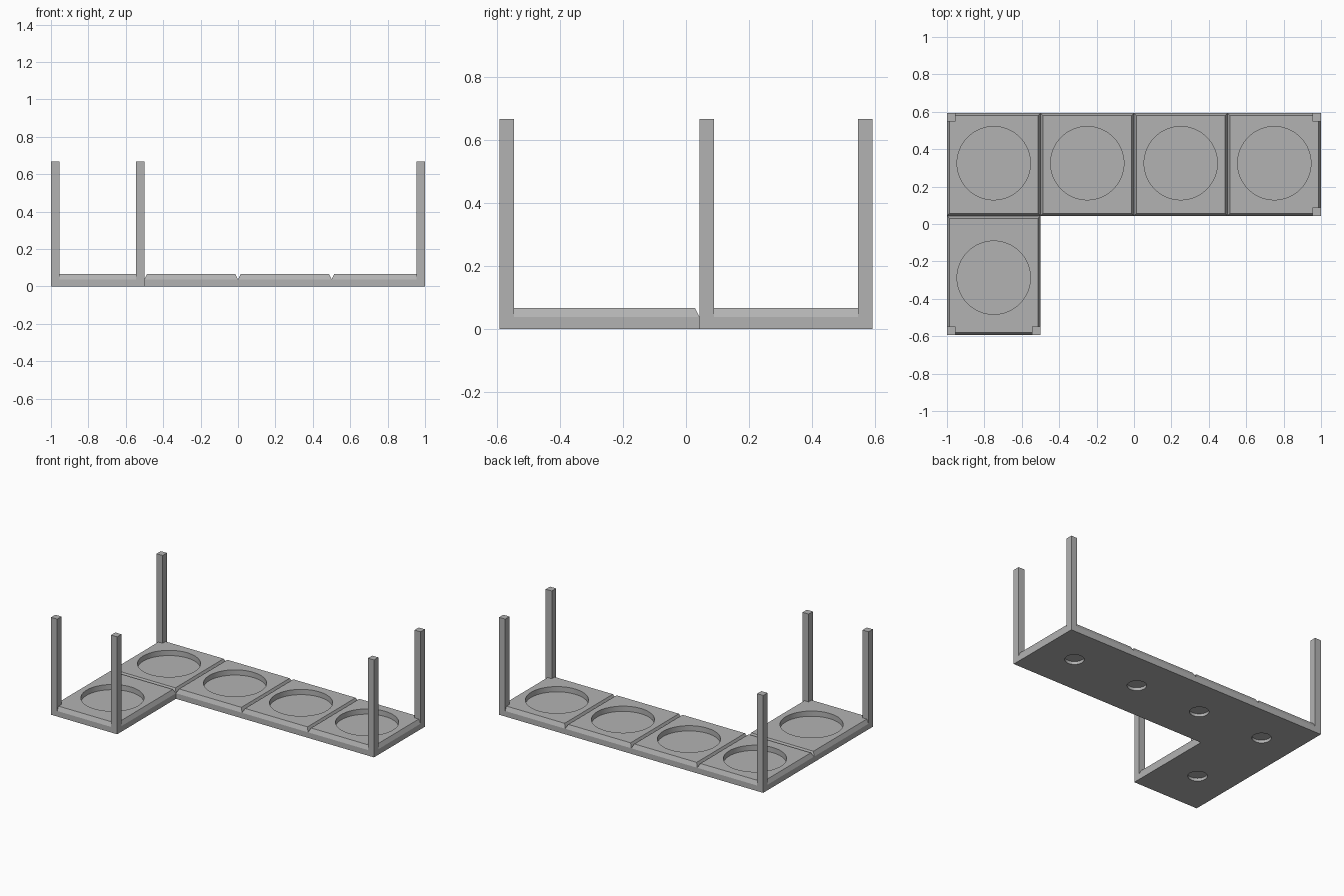
import bpy
import bmesh
from mathutils import Matrix, Vector

cube = bpy.data.objects.get("Cube")
if cube:
    bpy.data.objects.remove(cube, do_unlink=True)

grey = bpy.data.materials.new("plain grey")
grey.use_nodes = True
GREY = (0.45, 0.45, 0.45, 1)
grey.diffuse_color = GREY
grey.node_tree.nodes["Principled BSDF"].inputs["Base Color"].default_value = GREY

HALF_Y, JOIN_Y = 0.593, 0.043
THICK, RIM_Z, RIM_IN = 0.066, 0.038, 0.014
POST, POST_TOP = 0.046, 0.667


def make_object(name, bm):
    bmesh.ops.recalc_face_normals(bm, faces=bm.faces)
    mesh = bpy.data.meshes.new(name)
    bm.to_mesh(mesh)
    bm.free()
    mesh.materials.append(grey)
    obj = bpy.data.objects.new(name, mesh)
    bpy.context.collection.objects.link(obj)
    return obj


def add_box(bm, low, high):
    low, high = Vector(low), Vector(high)
    size = Matrix.Diagonal((*(high - low), 1))
    return bmesh.ops.create_cube(bm, size=1, matrix=Matrix.Translation((low + high) / 2) @ size)["verts"]


def add_cylinder(bm, x, y, radius, z0, z1):
    bmesh.ops.create_cone(bm, cap_ends=True, segments=64, radius1=radius, radius2=radius,
                          depth=z1 - z0, matrix=Matrix.Translation((x, y, (z0 + z1) / 2)))


def make_tile(name, x0, y0, x1, y1, hole_y):
    # Slab with a sloping rim around the top
    bm = bmesh.new()
    add_box(bm, (x0, y0, 0), (x1, y1, RIM_Z))
    top = max(bm.faces, key=lambda f: f.calc_center_median().z)
    lid = bmesh.ops.extrude_discrete_faces(bm, faces=[top])["faces"][0]
    low_verts = [v for v in bm.verts if v not in lid.verts and v.co.z > RIM_Z / 2]
    cx, cy = (x0 + x1) / 2, (y0 + y1) / 2
    for v in lid.verts:
        v.co.x += RIM_IN if v.co.x < cx else -RIM_IN
        v.co.y += RIM_IN if v.co.y < cy else -RIM_IN
        v.co.z = THICK
    bmesh.ops.remove_doubles(bm, verts=low_verts, dist=0.0001)
    tile = make_object(name, bm)

    # Wide round recess above, small blind hole below
    bm = bmesh.new()
    add_cylinder(bm, cx, hole_y, 0.196, 0.03, 0.1)
    add_cylinder(bm, cx, hole_y, 0.06, -0.1, 0.02)
    cutter = make_object(name + "_cutter", bm)
    cutter.hide_render = True
    cutter.hide_set(True)
    cut = tile.modifiers.new("recesses", 'BOOLEAN')
    cut.operation = 'DIFFERENCE'
    cut.solver = 'EXACT'
    cut.object = cutter

    # Bake the cut and drop the cutter
    graph = bpy.context.evaluated_depsgraph_get()
    mesh = bpy.data.meshes.new_from_object(tile.evaluated_get(graph))
    tile.modifiers.clear()
    tile.data = mesh
    bpy.data.objects.remove(cutter, do_unlink=True)
    bpy.ops.object.select_all(action='DESELECT')
    tile.select_set(True)
    bpy.context.view_layer.objects.active = tile
    bpy.ops.object.shade_smooth_by_angle(angle=0.4)


# Long row of four tiles and one tile in front of its right end
for i in range(4):
    x = -1 + i * 0.5
    make_tile(f"row_tile_{i + 1}", x, JOIN_Y, x + 0.5, HALF_Y, 0.325)
make_tile("front_tile", -1, -HALF_Y, -0.5, JOIN_Y, -0.287)

# Square posts flush with the outer corners: corner point and inward direction
posts = {
    "back_right_post": (-1, HALF_Y, 1, -1),
    "back_left_post": (1, HALF_Y, -1, -1),
    "middle_left_post": (1, JOIN_Y, -1, 1),
    "front_right_post": (-1, -HALF_Y, 1, 1),
    "front_inner_post": (-0.5, -HALF_Y, -1, 1),
}
for name, (x, y, dx, dy) in posts.items():
    bm = bmesh.new()
    add_box(bm, (min(x, x + dx * POST), min(y, y + dy * POST), 0),
            (max(x, x + dx * POST), max(y, y + dy * POST), POST_TOP))
    make_object(name, bm)
